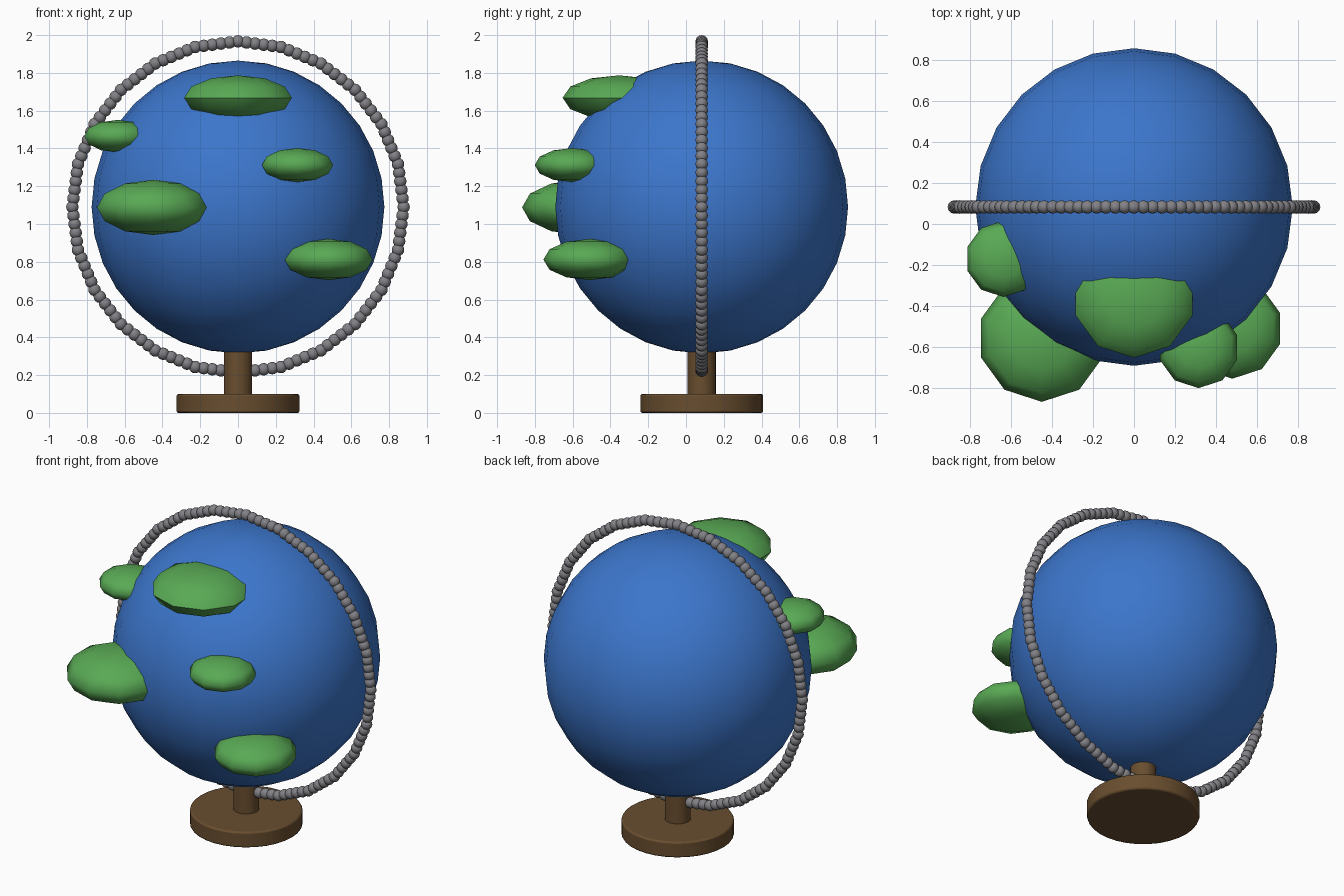
import bpy
import bmesh
from math import radians
from mathutils import Matrix, Vector

cube = bpy.data.objects.get("Cube")
if cube:
    bpy.data.objects.remove(cube, do_unlink=True)

CENTRE = Vector((0, 0.083, 1.09))
GLOBE_R = 0.775
RING_R = 0.877
BEAD_R = 0.033


def material(name, colour):
    mat = bpy.data.materials.new(name)
    mat.use_nodes = True
    mat.diffuse_color = (*colour, 1)
    bsdf = mat.node_tree.nodes["Principled BSDF"]
    bsdf.inputs["Base Color"].default_value = (*colour, 1)
    return mat


blue = material("ocean blue", (0.045, 0.18, 0.6))
green = material("land green", (0.1, 0.4, 0.09))
brown = material("wood brown", (0.14, 0.075, 0.028))
grey = material("metal grey", (0.22, 0.22, 0.24))


def finish(name, bm, mat, angle=40):
    mesh = bpy.data.meshes.new(name)
    bm.to_mesh(mesh)
    bm.free()
    mesh.materials.append(mat)
    obj = bpy.data.objects.new(name, mesh)
    bpy.context.collection.objects.link(obj)
    bpy.ops.object.select_all(action="DESELECT")
    obj.select_set(True)
    bpy.context.view_layer.objects.active = obj
    bpy.ops.object.shade_smooth_by_angle(angle=radians(angle))
    return obj


def ellipsoid(name, centre, size, segments, rings, mat, angle):
    bm = bmesh.new()
    bmesh.ops.create_uvsphere(bm, u_segments=segments, v_segments=rings, radius=1,
                              matrix=Matrix.Translation(centre) @ Matrix.Diagonal((*size, 1)))
    return finish(name, bm, mat, angle)


def cylinder(name, radius, bottom, top, segments, mat):
    bm = bmesh.new()
    middle = Vector((0, CENTRE.y, (bottom + top) / 2))
    bmesh.ops.create_cone(bm, cap_ends=True, segments=segments, radius1=radius, radius2=radius,
                          depth=top - bottom, matrix=Matrix.Translation(middle))
    return finish(name, bm, mat)


# Globe
ellipsoid("globe", CENTRE, (GLOBE_R,) * 3, 24, 16, blue, 40)

# Land masses: centre, plan radius, half height
lands = {
    "land_top": ((0, -0.353, 1.668), 0.3, 0.119),
    "land_right_large": ((-0.45, -0.557, 1.088), 0.311, 0.146),
    "land_right_upper": ((-0.637, -0.17, 1.465), 0.186, 0.086),
    "land_left_middle": ((0.315, -0.603, 1.312), 0.198, 0.09),
    "land_left_lower": ((0.48, -0.51, 0.812), 0.245, 0.109),
}
for name, (centre, radius, height) in lands.items():
    ellipsoid(name, centre, (radius, radius, height), 10, 6, green, 60)

# Beaded ring, strung along a many-sided hoop
SIDES, BEADS = 24, 5
corners = [CENTRE + Matrix.Rotation(radians(360 * i / SIDES), 3, "Y") @ Vector((RING_R, 0, 0))
           for i in range(SIDES)]
bm = bmesh.new()
for i, corner in enumerate(corners):
    following = corners[(i + 1) % SIDES]
    for k in range(BEADS):
        spot = corner.lerp(following, k / BEADS)
        bmesh.ops.create_uvsphere(bm, u_segments=12, v_segments=8, radius=BEAD_R,
                                  matrix=Matrix.Translation(spot))
finish("beaded_ring", bm, grey)

# Stand
cylinder("stand_post", 0.075, 0.08, 0.36, 24, brown)
base = cylinder("stand_base", 0.325, 0, 0.1, 32, brown)
bevel = base.modifiers.new("soft rim", "BEVEL")
bevel.width = 0.01
bevel.segments = 2
bevel.limit_method = "ANGLE"
bevel.angle_limit = radians(40)
